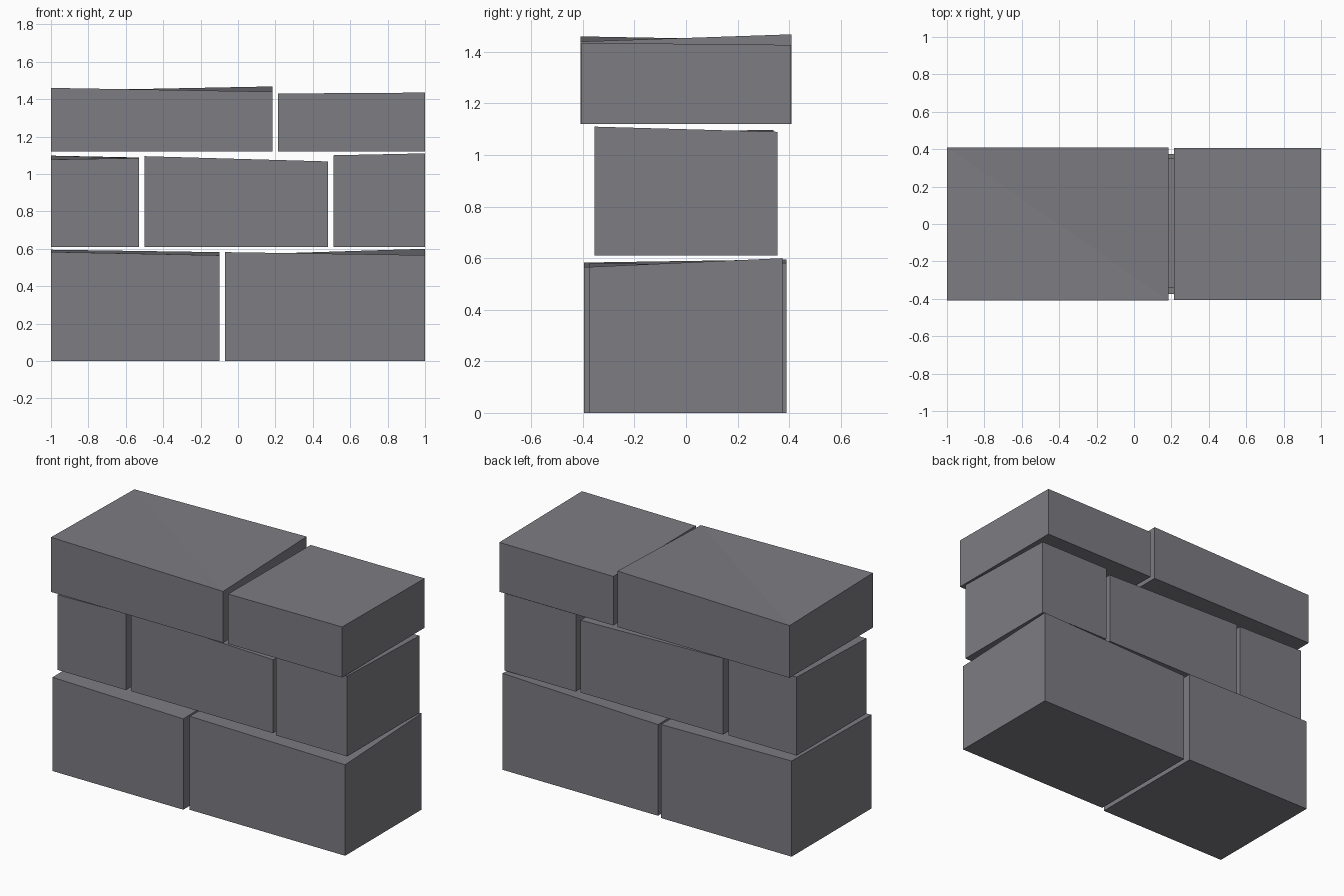
import bpy
import bmesh

cube = bpy.data.objects.get("Cube")
if cube:
    bpy.data.objects.remove(cube, do_unlink=True)

stone = bpy.data.materials.new("grey_stone")
stone.use_nodes = True
stone.diffuse_color = (0.205, 0.202, 0.223, 1)
bsdf = next(n for n in stone.node_tree.nodes if n.type == 'BSDF_PRINCIPLED')
bsdf.inputs["Base Color"].default_value = stone.diffuse_color
bsdf.inputs["Roughness"].default_value = 0.9


def stone_block(name, x, y, base, tops):
    """Box with an uneven top; tops = front left, front right, back right, back left."""
    corners = [(x[0], y[0]), (x[1], y[0]), (x[1], y[1]), (x[0], y[1])]
    bm = bmesh.new()
    low = [bm.verts.new((px, py, base)) for px, py in corners]
    high = [bm.verts.new((px, py, z)) for (px, py), z in zip(corners, tops)]
    bm.faces.new(low[::-1])
    for i in range(4):
        j = (i + 1) % 4
        bm.faces.new((low[i], low[j], high[j], high[i]))
    # Warped top, folded along one diagonal
    bm.faces.new((high[0], high[1], high[3]))
    bm.faces.new((high[1], high[2], high[3]))
    mesh = bpy.data.meshes.new(name)
    bm.to_mesh(mesh)
    bm.free()
    mesh.materials.append(stone)
    bpy.context.collection.objects.link(bpy.data.objects.new(name, mesh))


# Bottom course
stone_block("bottom_stone_west", (-1, -0.10), (-0.395, 0.39), 0, (0.583, 0.565, 0.582, 0.595))
stone_block("bottom_stone_east", (-0.07, 1), (-0.375, 0.375), 0, (0.582, 0.566, 0.60, 0.567))

# Middle course
stone_block("middle_stone_west", (-1, -0.53), (-0.345, 0.34), 0.61, (1.077, 1.085, 1.088, 1.098))
stone_block("middle_stone_centre", (-0.50, 0.48), (-0.34, 0.35), 0.61, (1.095, 1.067, 1.06, 1.085))
stone_block("middle_stone_east", (0.51, 1), (-0.355, 0.355), 0.61, (1.10, 1.11, 1.09, 1.09))

# Top course of capping stones
stone_block("cap_stone_west", (-1, 0.185), (-0.41, 0.41), 1.12, (1.46, 1.44, 1.468, 1.445))
stone_block("cap_stone_east", (0.215, 1), (-0.405, 0.407), 1.12, (1.43, 1.435, 1.427, 1.425))
